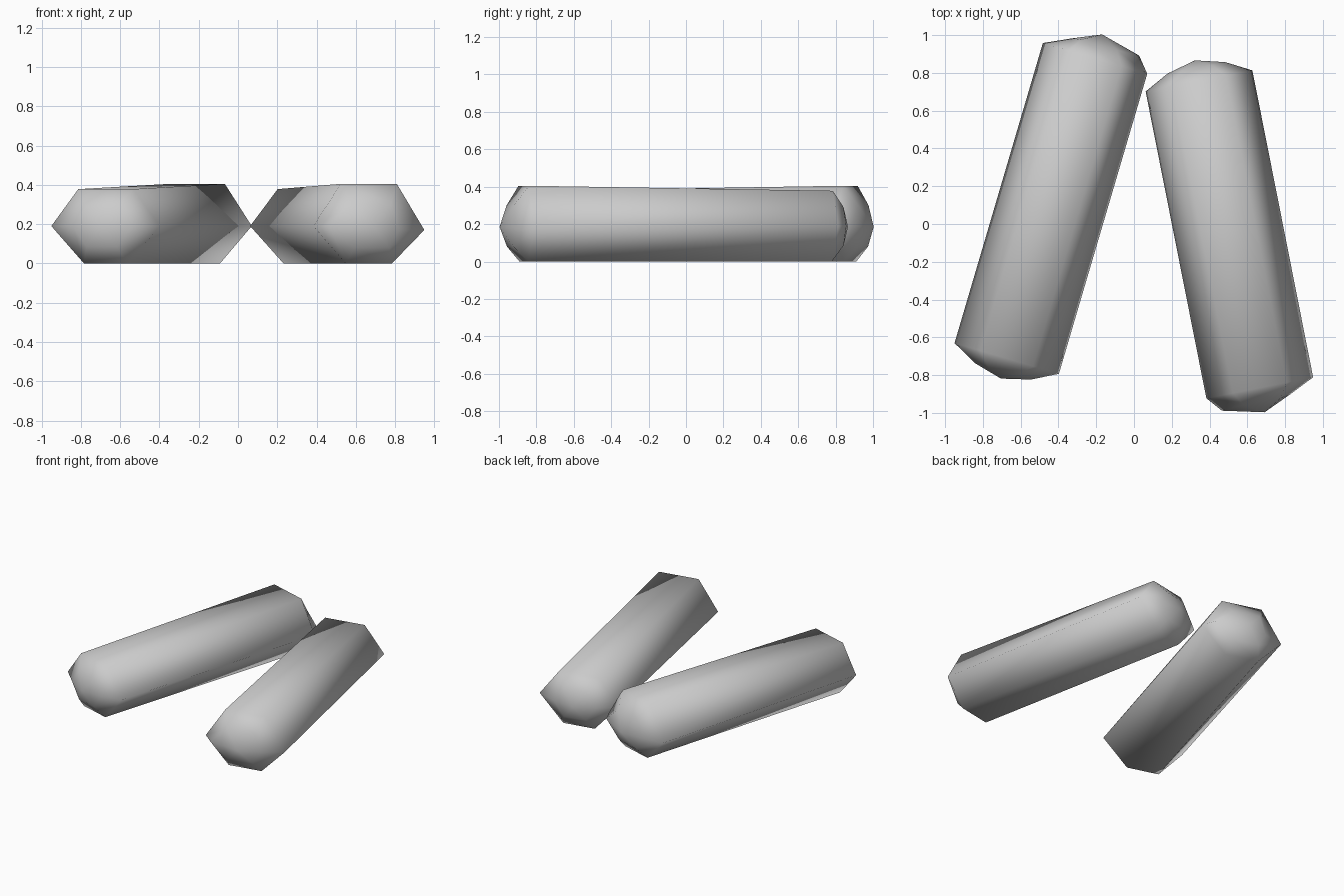
import bpy, bmesh, math

if "Cube" in bpy.data.objects:
    bpy.data.objects.remove(bpy.data.objects["Cube"], do_unlink=True)

grey = bpy.data.materials.new("plain_grey")
grey.use_nodes = True
colour = (0.6, 0.6, 0.6, 1)
grey.diffuse_color = colour
grey.node_tree.nodes["Principled BSDF"].inputs["Base Color"].default_value = colour

HALF = 0.828   # half length between the two end hexagons


def hexagon(bm, y, right, left, upper, lower, bulge=0):
    """Six-sided section; right/left are (x, z), upper/lower are (half width, z)."""
    (uw, uz), (lw, lz) = upper, lower
    points = [right, (uw, uz), (-uw, uz), left, (-lw, lz), (lw, lz)]
    ring = [bm.verts.new((x, y, z)) for x, z in points]
    ring[0].co.y += bulge
    ring[3].co.y -= bulge
    return ring


# Shared bar mesh: hexagonal shaft with a faceted dome at each end
bm = bmesh.new()
rings = [
    hexagon(bm, -HALF - 0.071, (0.155, 0.19), (-0.155, 0.19), (0.08, 0.29), (0.08, 0.085)),
    hexagon(bm, -HALF, (0.288, 0.19), (-0.288, 0.19), (0.145, 0.378), (0.115, 0)),
    hexagon(bm, HALF, (0.288, 0.19), (-0.288, 0.17), (0.145, 0.405), (0.12, 0)),
    hexagon(bm, HALF + 0.074, (0.22, 0.19), (-0.145, 0.175), (0.1, 0.3), (0.09, 0.08), 0.006),
]
for a, b in zip(rings, rings[1:]):
    for i in range(6):
        j = (i + 1) % 6
        bm.faces.new((a[i], a[j], b[j], b[i]))
for ring, y in ((rings[0], -HALF - 0.111), (rings[-1], HALF + 0.132)):
    tip = bm.verts.new((0, y, 0.185))
    for i in range(6):
        bm.faces.new((ring[i], ring[(i + 1) % 6], tip))
bmesh.ops.recalc_face_normals(bm, faces=bm.faces)
for face in bm.faces:
    face.smooth = True
mesh = bpy.data.meshes.new("bar")
bm.to_mesh(mesh)
bm.free()
mesh.materials.append(grey)

# Two bars, laid in opposite directions
for name, x, y, angle in (("right_bar", -0.44, 0.0825, -16.4),
                          ("left_bar", 0.505, -0.055, 191.2)):
    bar = bpy.data.objects.new(name, mesh)
    bar.location = (x, y, 0)
    bar.rotation_euler.z = math.radians(angle)
    bpy.context.collection.objects.link(bar)
